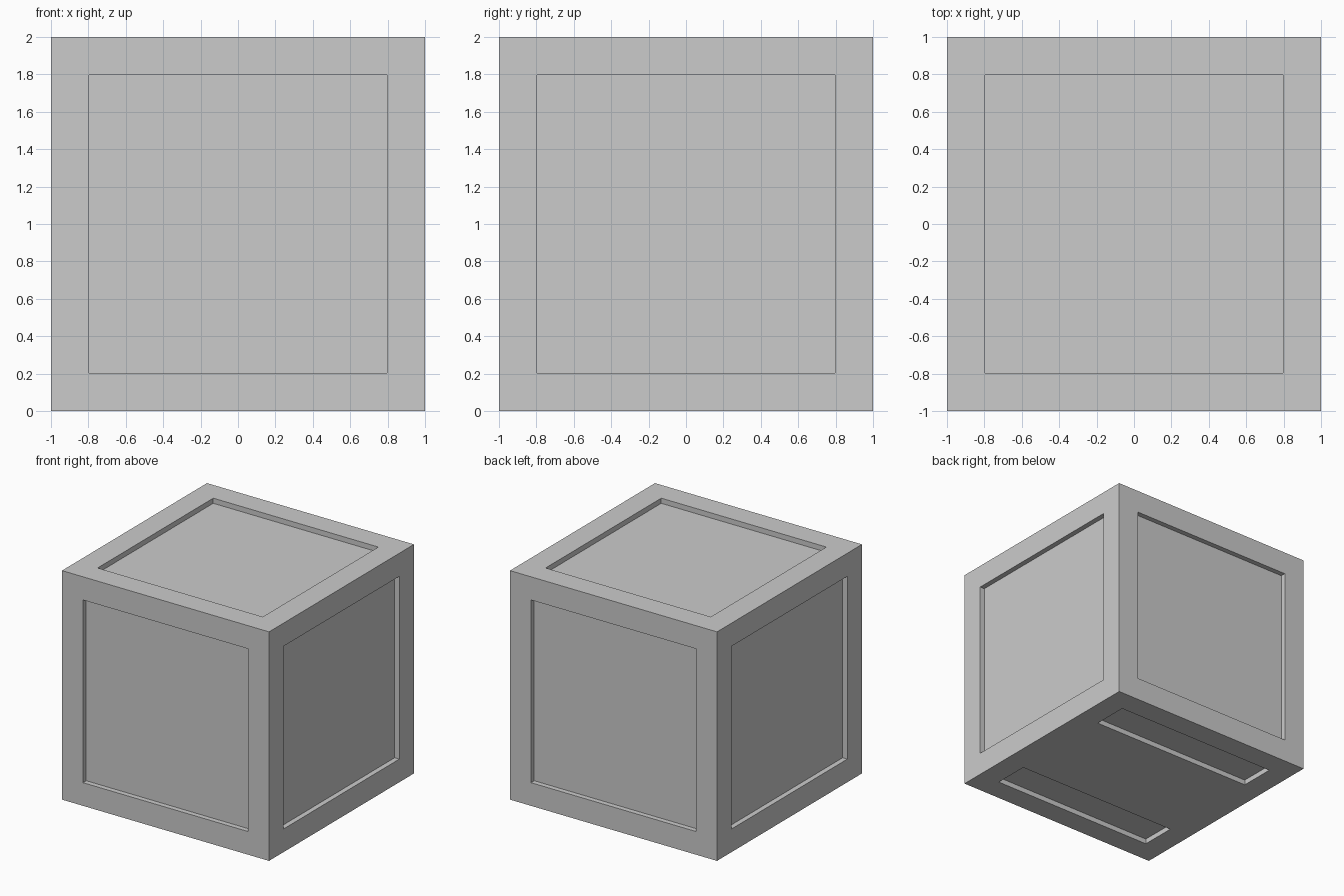
import bpy
import bmesh
from mathutils import Vector

if "Cube" in bpy.data.objects:
    bpy.data.objects.remove(bpy.data.objects["Cube"])

MARGIN = 0.286      # frame width around each recess
DEPTH = 0.045       # recess depth
SLOT_INNER = 0.482  # inner edge of the underside slots

bm = bmesh.new()

# crate body
bmesh.ops.create_cube(bm, size=2.0)
bmesh.ops.translate(bm, verts=bm.verts[:], vec=(0, 0, 1))
bm.normal_update()
panels = bm.faces[:]
bmesh.ops.inset_individual(bm, faces=panels, thickness=MARGIN, depth=0)
bm.normal_update()

# underside panel is split into two slots with a flush centre
for y in (-SLOT_INNER, SLOT_INNER):
    under = [f for f in bm.faces if f.normal.z < -0.9
             and all(abs(v.co.x) < 0.9 and abs(v.co.y) < 0.9 for v in f.verts)]
    edges = list({e for f in under for e in f.edges})
    verts = list({v for f in under for v in f.verts})
    bmesh.ops.bisect_plane(bm, geom=under + edges + verts, dist=1e-5,
                           plane_co=(0, y, 0), plane_no=(0, 1, 0))
bm.normal_update()


# choose the panels to sink: everything clear of the cube's corners,
# except the flush centre of the underside
def is_recess(face):
    centre = Vector((0, 0, 1))
    inner = all(sorted(abs(c) for c in v.co - centre)[1] < 0.8 for v in face.verts)
    if not inner:
        return False
    return face.normal.z > -0.9 or abs(face.calc_center_median().y) > 0.3


# push each recess straight inwards
recesses = [f for f in bm.faces if is_recess(f)]
for face in recesses:
    inward = -face.normal.copy() * DEPTH
    floor = bmesh.ops.extrude_discrete_faces(bm, faces=[face])["faces"][0]
    bmesh.ops.translate(bm, verts=floor.verts[:], vec=inward)

bmesh.ops.recalc_face_normals(bm, faces=bm.faces[:])
mesh = bpy.data.meshes.new("panelled_crate")
bm.to_mesh(mesh)
bm.free()
crate = bpy.data.objects.new("panelled_crate", mesh)
bpy.context.collection.objects.link(crate)
